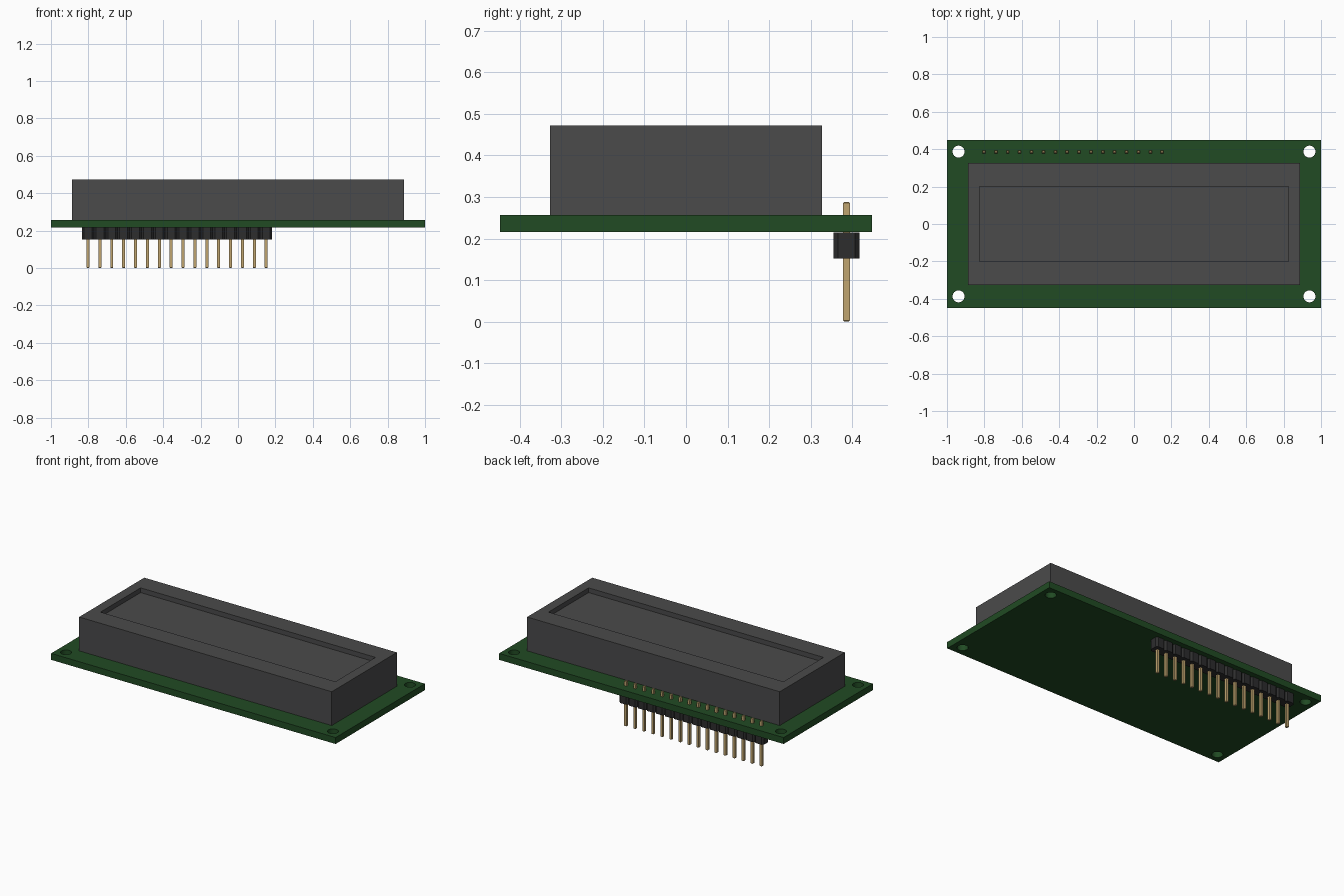
import bpy, bmesh, math
from mathutils import Matrix

cube = bpy.data.objects.get("Cube")
if cube:
    bpy.data.objects.remove(cube, do_unlink=True)


def material(name, rgb):
    m = bpy.data.materials.new(name)
    m.use_nodes = True
    color = (*rgb, 1)
    m.diffuse_color = color
    m.node_tree.nodes["Principled BSDF"].inputs["Base Color"].default_value = color
    return m


GREEN = material("board green", (0.015, 0.070, 0.017))
GRAY = material("housing gray", (0.069, 0.069, 0.070))
BLACK = material("header black", (0.026, 0.026, 0.027))
GOLD = material("pin gold", (0.53, 0.376, 0.16))


def finish(name, bm, mat):
    bmesh.ops.recalc_face_normals(bm, faces=bm.faces)
    me = bpy.data.meshes.new(name)
    bm.to_mesh(me)
    bm.free()
    me.materials.append(mat)
    ob = bpy.data.objects.new(name, me)
    bpy.context.collection.objects.link(ob)
    return ob


def add_box(bm, x, y, z0, z1, sx, sy):
    """Add a box centred on x, y between two heights; return its vertices."""
    mat = Matrix.Translation((x, y, (z0 + z1) / 2)) @ Matrix.Diagonal((sx, sy, z1 - z0, 1))
    return bmesh.ops.create_cube(bm, size=1, matrix=mat)["verts"]


def edges_of(verts):
    return list({e for v in verts for e in v.link_edges})


# Circuit board: a filled outline with four round mounting holes
BOARD_Z0, BOARD_Z1 = 0.216, 0.257
outline = bpy.data.curves.new("board_outline", "CURVE")
outline.dimensions = "2D"
outline.fill_mode = "BOTH"
outline.extrude = (BOARD_Z1 - BOARD_Z0) / 2


def add_loop(points):
    s = outline.splines.new("POLY")
    s.points.add(len(points) - 1)
    for p, (x, y) in zip(s.points, points):
        p.co = (x, y, 0, 1)
    s.use_cyclic_u = True


add_loop([(-1, -0.448), (1, -0.448), (1, 0.448), (-1, 0.448)])
for hx in (-0.938, 0.938):
    for hy in (-0.387, 0.387):
        add_loop([(hx + 0.032 * math.cos(a), hy + 0.032 * math.sin(a))
                  for a in (math.tau * i / 32 for i in range(32))])
source = bpy.data.objects.new("board_outline", outline)
bpy.context.collection.objects.link(source)
bpy.context.view_layer.update()
flat = source.evaluated_get(bpy.context.evaluated_depsgraph_get()).to_mesh()
bm = bmesh.new()
bm.from_mesh(flat)
bpy.data.objects.remove(source, do_unlink=True)
bmesh.ops.remove_doubles(bm, verts=bm.verts, dist=1e-5)
bmesh.ops.translate(bm, verts=bm.verts, vec=(0, 0, (BOARD_Z0 + BOARD_Z1) / 2))
board = finish("circuit_board", bm, GREEN)

# Display housing: box with a shallow rectangular window recess
bm = bmesh.new()
add_box(bm, 0, 0, BOARD_Z1, 0.472, 1.776, 0.654)
bmesh.ops.recalc_face_normals(bm, faces=bm.faces)
top = max(bm.faces, key=lambda f: f.calc_center_median().z)
inner = bmesh.ops.extrude_face_region(bm, geom=[top])["geom"]
verts = [v for v in inner if isinstance(v, bmesh.types.BMVert)]
bmesh.ops.delete(bm, geom=[top], context="FACES_ONLY")
for v in verts:
    v.co.x = math.copysign(0.826, v.co.x)
    v.co.y = math.copysign(0.2015, v.co.y)
floor = [f for f in inner if isinstance(f, bmesh.types.BMFace)]
sunk = bmesh.ops.extrude_face_region(bm, geom=floor)["geom"]
bmesh.ops.delete(bm, geom=floor, context="FACES_ONLY")
bmesh.ops.translate(bm, vec=(0, 0, -0.03),
                    verts=[v for v in sunk if isinstance(v, bmesh.types.BMVert)])
finish("display_housing", bm, GRAY)

# Pin header: sixteen chamfered blocks, each with a square pin through it
PITCH, FIRST_X, PIN_Y = 0.0635, -0.802, 0.386
blocks, pins = bmesh.new(), bmesh.new()
for i in range(16):
    x = FIRST_X + i * PITCH
    vs = add_box(blocks, x, PIN_Y, 0.152, 0.215, PITCH, 0.063)
    upright = [e for e in edges_of(vs)
               if abs(e.verts[0].co.z - e.verts[1].co.z) > 0.01]
    bmesh.ops.bevel(blocks, geom=upright, offset=0.011, segments=1, affect="EDGES")
    vs = add_box(pins, x, PIN_Y, 0, 0.288, 0.016, 0.016)
    tips = [e for e in edges_of(vs)
            if abs(e.verts[0].co.z - e.verts[1].co.z) < 0.01]
    bmesh.ops.bevel(pins, geom=tips, offset=0.003, segments=1, affect="EDGES")
finish("header_blocks", blocks, BLACK)
finish("header_pins", pins, GOLD)

# Smooth the hole walls, keeping the board edges sharp
bpy.ops.object.select_all(action="DESELECT")
board.select_set(True)
bpy.context.view_layer.objects.active = board
bpy.ops.object.shade_smooth_by_angle(angle=math.radians(30))
